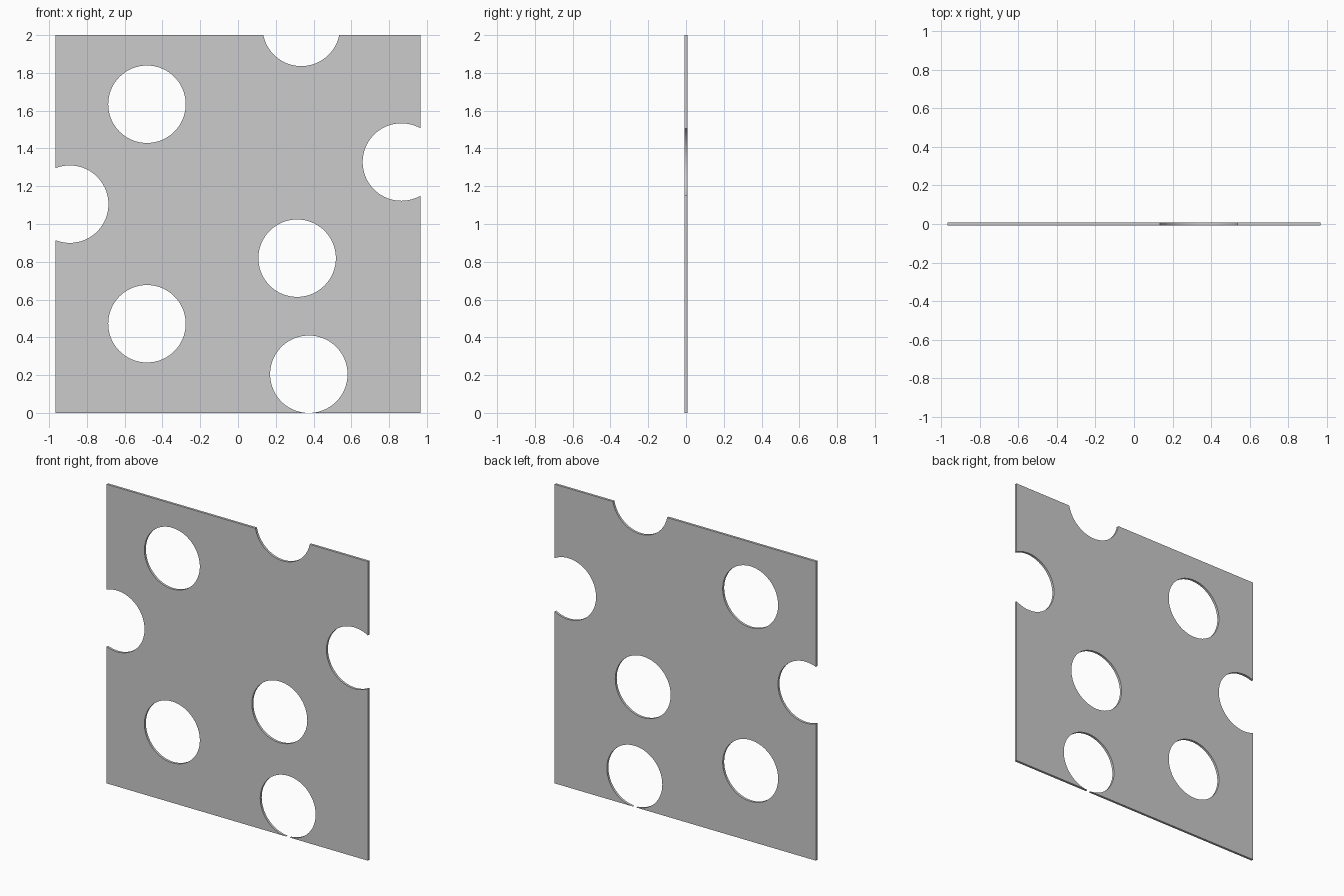
import bpy, bmesh
from math import radians
from mathutils import Matrix

if "Cube" in bpy.data.objects:
    bpy.data.objects.remove(bpy.data.objects["Cube"])

WIDTH, HEIGHT, THICK = 1.932, 2.0, 0.016
RADIUS = 0.205
HOLES = [(-0.482, 1.634), (-0.482, 0.472), (0.313, 0.819), (0.375, 0.2046),
         (-0.891, 1.105), (0.865, 1.328), (0.335, 2.041)]


def make_object(name, bm):
    mesh = bpy.data.meshes.new(name)
    bm.to_mesh(mesh)
    bm.free()
    obj = bpy.data.objects.new(name, mesh)
    bpy.context.collection.objects.link(obj)
    return obj


# Thin rectangular plate standing on its lower edge
bm = bmesh.new()
bmesh.ops.create_cube(bm, size=1, matrix=Matrix.Translation((0, 0, HEIGHT / 2))
                      @ Matrix.Diagonal((WIDTH, THICK, HEIGHT, 1)))
plate = make_object("perforated_plate", bm)

# Round cutters along y, some overlapping the plate edges
bm = bmesh.new()
for x, z in HOLES:
    bmesh.ops.create_cone(bm, cap_ends=True, segments=96, radius1=RADIUS,
                          radius2=RADIUS, depth=0.2,
                          matrix=Matrix.Translation((x, 0, z))
                          @ Matrix.Rotation(radians(90), 4, 'X'))
cutter = make_object("hole_cutters", bm)
cutter.hide_render = True

# Punch the holes, then drop the cutters
mod = plate.modifiers.new("holes", 'BOOLEAN')
mod.operation = 'DIFFERENCE'
mod.solver = 'EXACT'
mod.object = cutter
bpy.context.view_layer.objects.active = plate
plate.select_set(True)
bpy.ops.object.modifier_apply(modifier=mod.name)
bpy.data.objects.remove(cutter)

# Smooth hole walls, sharp plate edges
bpy.ops.object.shade_smooth_by_angle(angle=radians(30))
